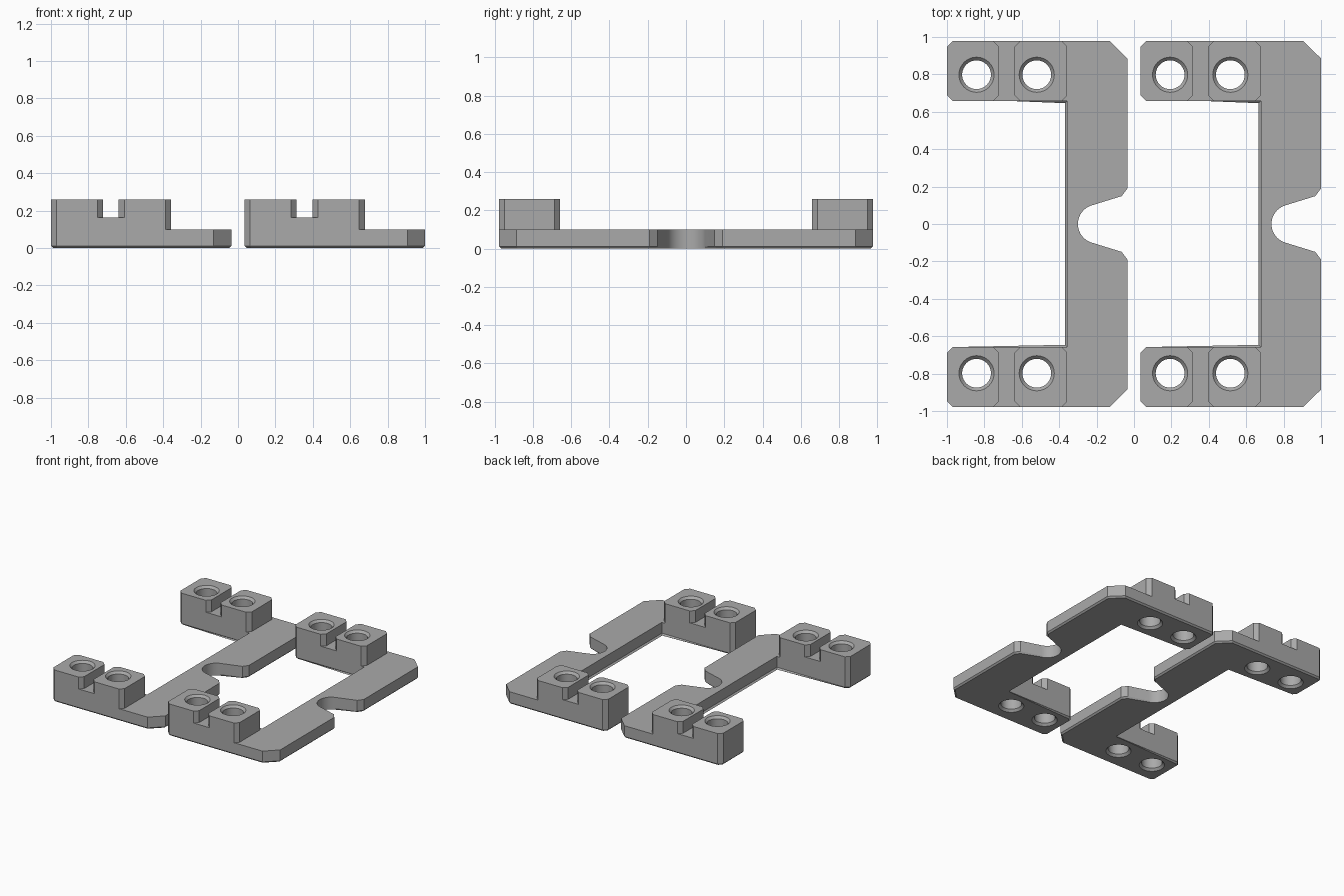
import bpy, bmesh, math

if "Cube" in bpy.data.objects:
    bpy.data.objects.remove(bpy.data.objects["Cube"])

grey = bpy.data.materials.new("plain grey")
grey.diffuse_color = (0.40, 0.40, 0.40, 1)
grey.use_nodes = True
grey.node_tree.nodes["Principled BSDF"].inputs["Base Color"].default_value = grey.diffuse_color

HALF, INNER = 0.978, 0.658      # outer and inner y of the arms
TOP, SLOT, PLATE = 0.26, 0.163, 0.10
CH = 0.03                       # corner chamfer
LEFT, RIGHT, STEP = -1.0, -0.035, -0.357
PITCH = 1.035                   # spacing of the two brackets


def prism(bm, pts, z0, z1):
    """Extrude an xy outline between two heights; return its bottom face."""
    bottom = bm.faces.new([bm.verts.new((x, y, z0)) for x, y in pts])
    top = bm.faces.new([bm.verts.new((x, y, z1)) for x, y in pts])
    lo, hi = list(bottom.verts), list(top.verts)
    for i in range(len(pts)):
        j = (i + 1) % len(pts)
        bm.faces.new((lo[i], lo[j], hi[j], hi[i]))
    return bottom


def drill(bm, cx, cy, n=40):
    """Hole cutter with a countersink at both ends."""
    r, R, d = 0.077, 0.094, 0.018
    profile = [(R + 0.02, -0.02), (R, 0), (r, d), (r, TOP - d),
               (R, TOP), (R + 0.02, TOP + 0.02)]
    rings = [[bm.verts.new((cx + q * math.cos(2 * math.pi * i / n),
                            cy + q * math.sin(2 * math.pi * i / n), z))
              for i in range(n)] for q, z in profile]
    for a, b in zip(rings, rings[1:]):
        for i in range(n):
            j = (i + 1) % n
            bm.faces.new((a[i], a[j], b[j], b[i]))
    bm.faces.new(rings[0])
    bm.faces.new(rings[-1])


def finish(bm, name):
    bmesh.ops.recalc_face_normals(bm, faces=bm.faces)
    mesh = bpy.data.meshes.new(name)
    bm.to_mesh(mesh)
    bm.free()
    mesh.materials.append(grey)
    ob = bpy.data.objects.new(name, mesh)
    bpy.context.collection.objects.link(ob)
    return ob


def mirrored(half):
    """Close an upper-half outline with its reflection in y."""
    return half + [(x, -y) for x, y in reversed(half)]


# C-shaped body at full height, with the rounded notch in its right edge
half = [(STEP, INNER), (LEFT + CH, INNER), (LEFT, INNER + CH),
        (LEFT, HALF - CH), (LEFT + CH, HALF), (-0.13, HALF),
        (RIGHT, 0.885), (RIGHT, 0.19), (-0.066, 0.149)]
arc = [math.radians(106.5 + 147 * i / 20) for i in range(21)]
notch = [(-0.196 + 0.104 * math.cos(a), 0.104 * math.sin(a)) for a in arc]
bm = bmesh.new()
base = prism(bm, half + notch + [(x, -y) for x, y in reversed(half)], 0, TOP)
bmesh.ops.bevel(bm, geom=list(base.edges), offset=0.012, segments=1,
                affect='EDGES')
bracket = finish(bm, "left_bracket")

# Cutters: lowered plate, slots with flared ends, and holes
bm = bmesh.new()
E = 2 * CH
prism(bm, mirrored([(0.1, HALF + CH), (STEP - E, HALF + CH), (STEP, HALF - CH),
                    (STEP, INNER + CH), (STEP - E, INNER - CH)]), PLATE, 0.4)
s0, s1 = -0.721, -0.638
for s in (1, -1):
    ys = [INNER - CH, INNER + CH, HALF - CH, HALF + CH]
    xs = [E, 0, 0, E]
    outline = [(s0 - x, s * y) for x, y in zip(xs, ys)]
    outline += [(s1 + x, s * y) for x, y in reversed(list(zip(xs, ys)))]
    prism(bm, outline, SLOT, 0.4)
    for cx in (-0.842, -0.52):
        drill(bm, cx, s * 0.798)
cutter = finish(bm, "cutter")
cutter.hide_render = True

mod = bracket.modifiers.new("cuts", 'BOOLEAN')
mod.operation, mod.solver, mod.object = 'DIFFERENCE', 'EXACT', cutter
bpy.context.view_layer.objects.active = bracket
bracket.select_set(True)
bpy.ops.object.modifier_apply(modifier=mod.name)
bpy.data.objects.remove(cutter)
bpy.ops.object.shade_smooth_by_angle(angle=math.radians(15))

# Second identical bracket
twin = bracket.copy()
twin.data = bracket.data.copy()
twin.name = "right_bracket"
twin.location.x = PITCH
bpy.context.collection.objects.link(twin)
